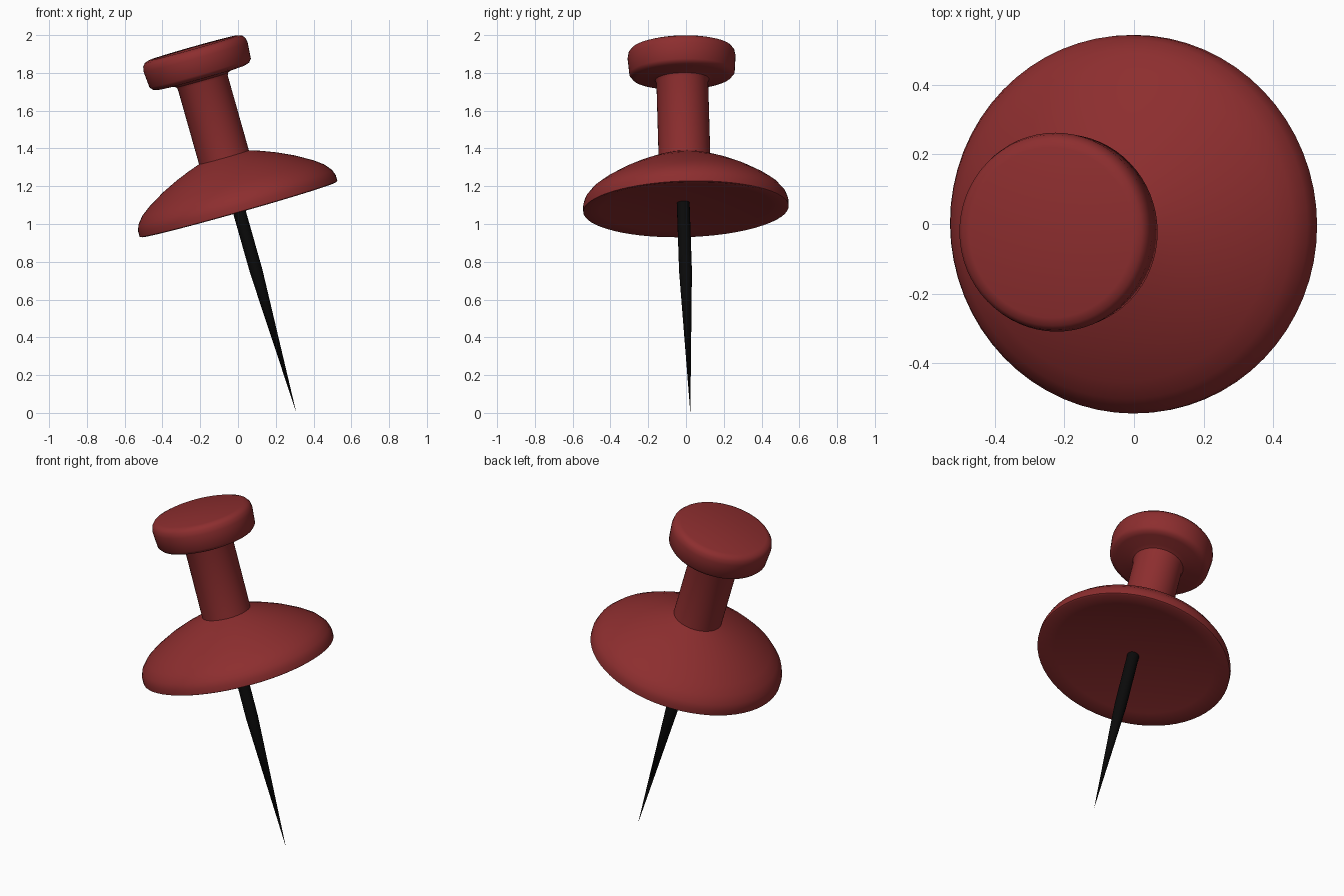
import bpy, bmesh, math
from mathutils import Vector, Matrix

if "Cube" in bpy.data.objects:
    bpy.data.objects.remove(bpy.data.objects["Cube"])

CENTRE = Vector((0.004, 0, 1.076))        # middle of the flange underside
AXIS = Vector((-0.272, -0.028, 0.962)).normalized()
TIP = Vector((0.309, 0.023, 0.0))


def material(name, colour):
    m = bpy.data.materials.new(name)
    m.diffuse_color = (*colour, 1)
    m.use_nodes = True
    m.node_tree.nodes["Principled BSDF"].inputs["Base Color"].default_value = m.diffuse_color
    return m


def lathe(name, profile, sides, origin, axis, mat, angle):
    """Spin (radius, height) points around an axis through origin."""
    bm = bmesh.new()
    verts = [bm.verts.new((r, 0, h)) for r, h in profile]
    edges = [bm.edges.new(p) for p in zip(verts, verts[1:])]
    bmesh.ops.spin(bm, geom=verts + edges, cent=(0, 0, 0), axis=(0, 0, 1),
                   angle=2 * math.pi, steps=sides, use_duplicate=False)
    bmesh.ops.remove_doubles(bm, verts=bm.verts, dist=1e-5)
    bmesh.ops.recalc_face_normals(bm, faces=bm.faces)
    rot = Vector((0, 0, 1)).rotation_difference(axis).to_matrix().to_4x4()
    bm.transform(Matrix.Translation(origin) @ rot)
    mesh = bpy.data.meshes.new(name)
    bm.to_mesh(mesh)
    bm.free()
    mesh.materials.append(mat)
    obj = bpy.data.objects.new(name, mesh)
    bpy.context.collection.objects.link(obj)
    bpy.ops.object.select_all(action='DESELECT')
    obj.select_set(True)
    bpy.context.view_layer.objects.active = obj
    bpy.ops.object.shade_smooth_by_angle(angle=math.radians(angle))
    return obj


red = material("red_plastic", (0.265, 0.027, 0.028))
black = material("dark_metal", (0.003, 0.003, 0.003))

# Handle: hollowed underside, domed flange, neck and rounded cap
handle = [(0, 0.04), (0.25, 0.03), (0.45, 0.012), (0.535, 0), (0.544, 0.004),
          (0.544, 0.035), (0.533, 0.068), (0.50, 0.108), (0.45, 0.145),
          (0.363, 0.196), (0.276, 0.237), (0.2, 0.267), (0.137, 0.288),
          (0.137, 0.70), (0.143, 0.714), (0.165, 0.722), (0.24, 0.727),
          (0.265, 0.735), (0.279, 0.752), (0.286, 0.84), (0.281, 0.866),
          (0.268, 0.882), (0.245, 0.890), (0, 0.894)]
lathe("pin_handle", handle, 64, CENTRE, AXIS, red, 40)

# Needle: nearly straight shank, then a long taper to the point
start = CENTRE + AXIS * 0.06 + Vector((0, -0.014, 0))
length = (start - TIP).length
needle = [(0, 0), (0.034, 0.78), (0.034, length), (0, length)]
lathe("needle", needle, 16, TIP, (start - TIP).normalized(), black, 40)
